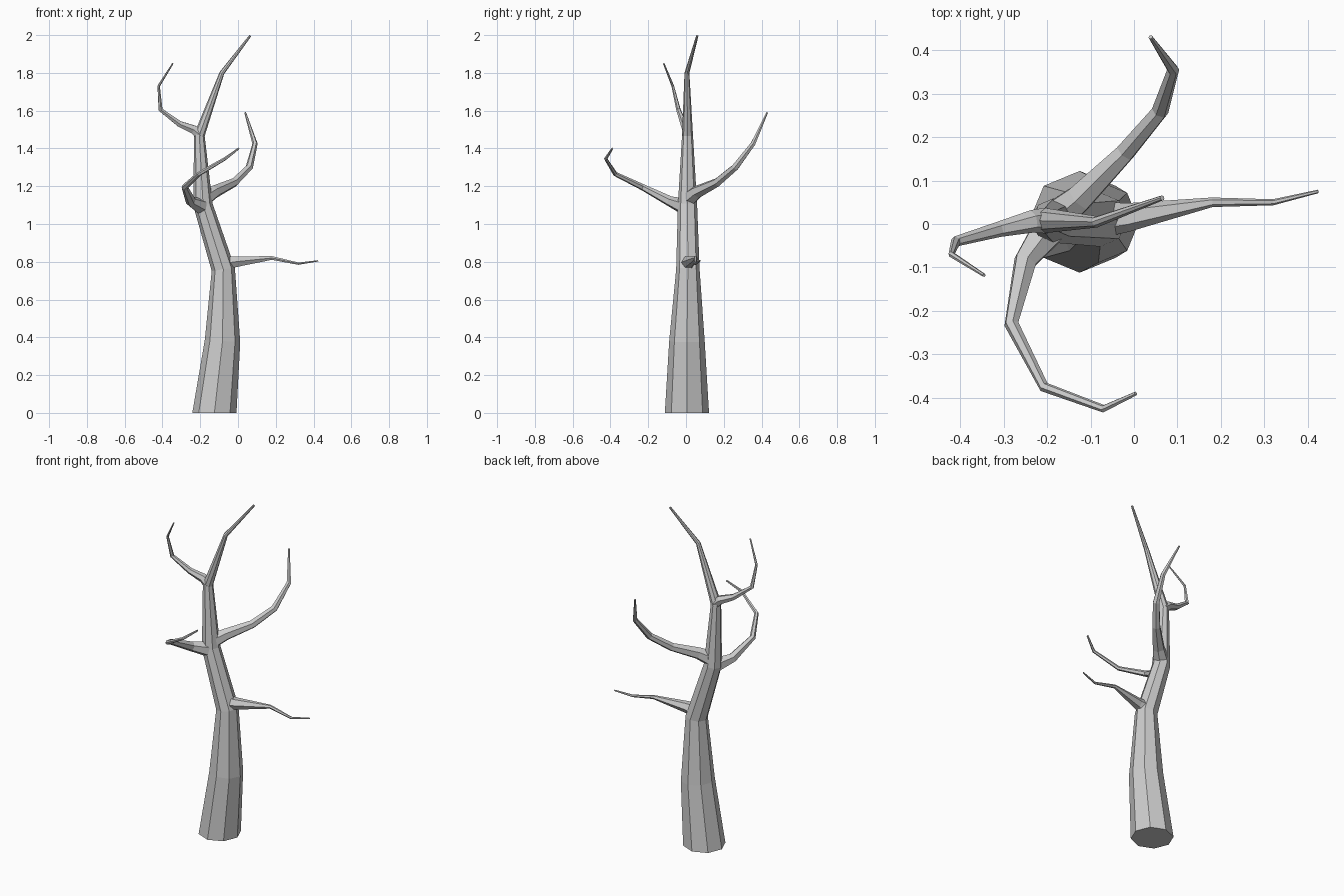
import bpy, bmesh, math
from mathutils import Vector


def limb(name, path, sides, first_dir=None, ref=(0, 1, 0)):
    """Tapered faceted tube through (x, y, z, radius) points, capped at both ends."""
    bm = bmesh.new()
    pts = [Vector(p[:3]) for p in path]
    side = Vector(ref)
    rings = []
    for i, p in enumerate(pts):
        back = (p - pts[i - 1]).normalized() if i else Vector()
        ahead = (pts[i + 1] - p).normalized() if i < len(pts) - 1 else Vector()
        t = (back + ahead).normalized()
        if i == 0 and first_dir:
            t = Vector(first_dir)
        side = (side - t * side.dot(t)).normalized()
        other = t.cross(side)
        ring = []
        for k in range(sides):
            a = 2 * math.pi * k / sides
            ring.append(bm.verts.new(p + path[i][3] * (side * math.cos(a) + other * math.sin(a))))
        rings.append(ring)
    for a, b in zip(rings, rings[1:]):
        for k in range(sides):
            n = (k + 1) % sides
            bm.faces.new((a[k], a[n], b[n], b[k]))
    bm.faces.new(rings[0][::-1])
    bm.faces.new(rings[-1])
    bmesh.ops.recalc_face_normals(bm, faces=bm.faces)
    mesh = bpy.data.meshes.new(name)
    bm.to_mesh(mesh)
    bm.free()
    obj = bpy.data.objects.new(name, mesh)
    bpy.context.collection.objects.link(obj)
    return obj


# Leaning trunk, running on into the top shoot
limb("trunk", [(-0.125, 0.005, 0, 0.117), (-0.082, 0.005, 0.38, 0.094),
               (-0.078, 0.01, 0.76, 0.062), (-0.185, 0.008, 1.10, 0.051),
               (-0.205, 0.008, 1.47, 0.029), (-0.085, 0.005, 1.80, 0.013),
               (0.065, 0.06, 1.997, 0.006)], 8, first_dir=(0, 0, 1))

# Low branch on the right
limb("right_branch", [(-0.085, 0.01, 0.79, 0.044), (-0.015, 0.015, 0.80, 0.033),
                      (0.18, 0.05, 0.82, 0.011), (0.32, 0.05, 0.79, 0.007),
                      (0.424, 0.075, 0.805, 0.004)], 6)

# Branch sweeping backward
limb("back_branch", [(-0.185, 0.01, 1.13, 0.045), (-0.125, 0.06, 1.17, 0.035),
                     (-0.02, 0.165, 1.22, 0.024), (0.06, 0.26, 1.30, 0.020),
                     (0.09, 0.355, 1.425, 0.014), (0.038, 0.43, 1.59, 0.005)],
     6, ref=(0, 0, 1))

# Branch curling forward
limb("front_branch", [(-0.19, -0.005, 1.09, 0.045), (-0.25, -0.085, 1.12, 0.028),
                      (-0.282, -0.23, 1.195, 0.017), (-0.207, -0.375, 1.265, 0.012),
                      (-0.07, -0.425, 1.345, 0.009), (0.004, -0.39, 1.40, 0.005)],
     6, ref=(0, 0, 1))

# Upper branch on the left
limb("left_branch", [(-0.20, 0.008, 1.47, 0.030), (-0.235, 0.006, 1.50, 0.026),
                     (-0.31, -0.012, 1.53, 0.018), (-0.41, -0.04, 1.605, 0.012),
                     (-0.42, -0.07, 1.73, 0.007), (-0.345, -0.118, 1.85, 0.004)], 6)
